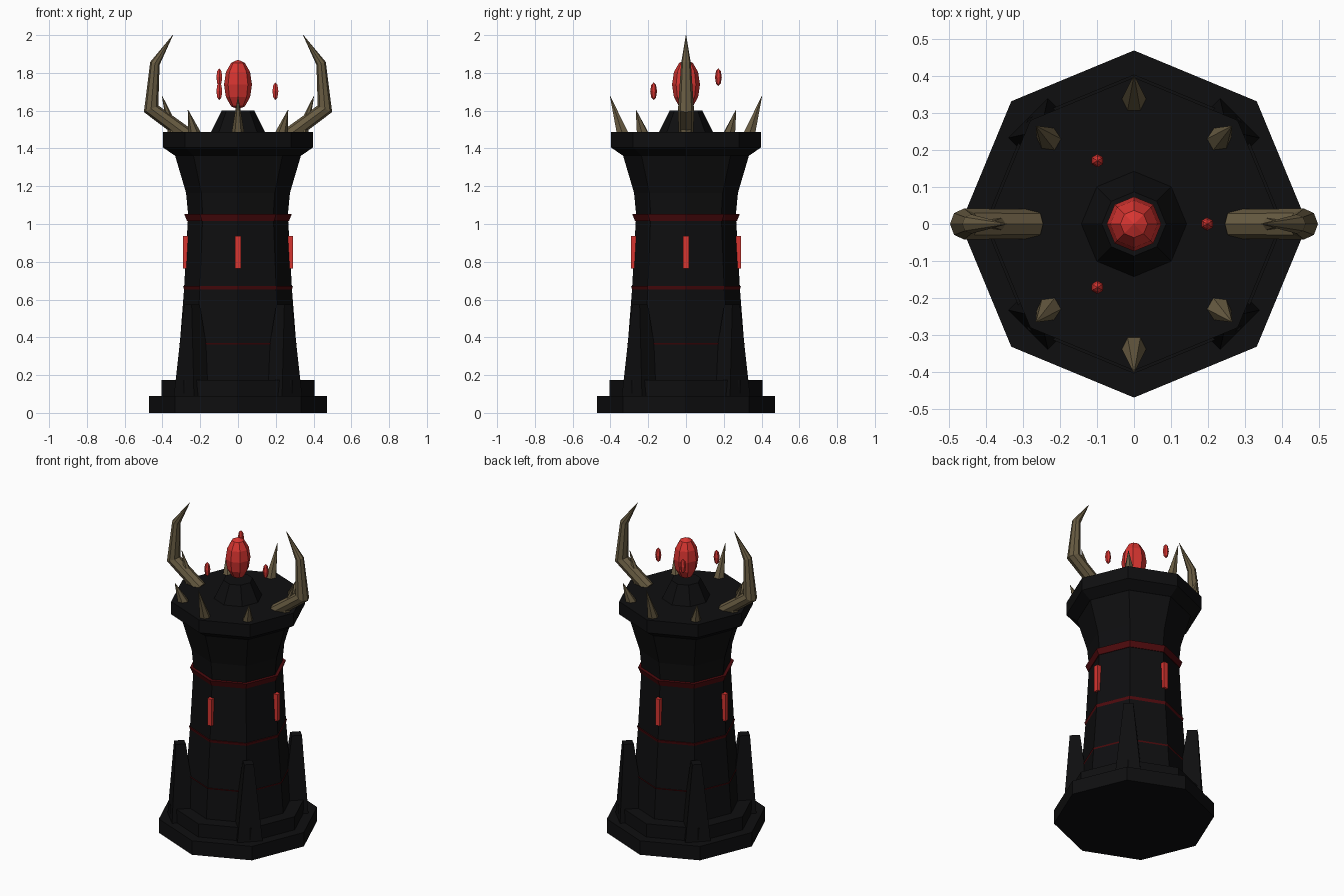
import bpy, bmesh
from math import cos, sin, pi, radians
from mathutils import Vector, Matrix

cube = bpy.data.objects.get("Cube")
if cube:
    bpy.data.objects.remove(cube, do_unlink=True)


def material(name, rgb):
    m = bpy.data.materials.new(name)
    m.use_nodes = True
    m.diffuse_color = (*rgb, 1)
    m.node_tree.nodes["Principled BSDF"].inputs["Base Color"].default_value = (*rgb, 1)
    return m


STONE = material("black stone", (0.0045, 0.0045, 0.005))
GLOW = material("glowing red", (0.68, 0.035, 0.03))
BAND = material("dark red", (0.075, 0.003, 0.004))
BONE = material("old bone", (0.14, 0.107, 0.055))


def finish(name, bm, mat):
    bmesh.ops.recalc_face_normals(bm, faces=bm.faces)
    mesh = bpy.data.meshes.new(name)
    bm.to_mesh(mesh)
    bm.free()
    mesh.materials.append(mat)
    obj = bpy.data.objects.new(name, mesh)
    bpy.context.scene.collection.objects.link(obj)
    return obj


def loft(name, mat, path, radii, sides=8):
    """Closed tube with a polygon ring at each path point."""
    bm = bmesh.new()
    pts = [Vector(p) for p in path]
    rings = []
    for i, (p, r) in enumerate(zip(pts, radii)):
        before = (p - pts[i - 1]).normalized() if i else Vector()
        after = (pts[i + 1] - p).normalized() if i + 1 < len(pts) else Vector()
        t = (before + after).normalized()
        u = Vector((0, 1, 0)).cross(t).normalized()
        v = t.cross(u)
        rings.append([bm.verts.new(p + r * (cos(a) * u + sin(a) * v))
                      for a in (2 * pi * k / sides for k in range(sides))])
    for low, high in zip(rings, rings[1:]):
        for k in range(sides):
            n = (k + 1) % sides
            bm.faces.new((low[k], low[n], high[n], high[k]))
    bm.faces.new(rings[0])
    bm.faces.new(rings[-1])
    return finish(name, bm, mat)


def tier(name, mat, profile):
    """Eight-sided upright solid from (radius, height) pairs."""
    return loft(name, mat, [(0, 0, z) for r, z in profile], [r for r, z in profile])


def block(name, mat, low, high, angle):
    """Tapered box; each end is (inner radius, outer radius, half width, height)."""
    bm = bmesh.new()
    bmesh.ops.create_cube(bm, size=2)
    turn = Matrix.Rotation(radians(angle), 3, 'Z')
    for v in bm.verts:
        inner, outer, half, z = high if v.co.z > 0 else low
        v.co = turn @ Vector((outer if v.co.x > 0 else inner, half * v.co.y, z))
    return finish(name, bm, mat)


def gem(name, centre, radius, half_height, sides, rings):
    bm = bmesh.new()
    bmesh.ops.create_uvsphere(bm, u_segments=sides, v_segments=rings, radius=1)
    bmesh.ops.scale(bm, vec=(radius, radius, half_height), verts=bm.verts)
    bmesh.ops.translate(bm, vec=centre, verts=bm.verts)
    return finish(name, bm, GLOW)


# Tower body
tier("base_step", STONE, [(0.47, 0), (0.47, 0.09)])
tier("upper_step", STONE, [(0.405, 0.09), (0.405, 0.175)])
tier("shaft", STONE, [(0.323, 0.175), (0.286, 0.65), (0.264, 1.05),
                      (0.275, 1.165), (0.334, 1.365)])
tier("crown", STONE, [(0.334, 1.362), (0.397, 1.405), (0.397, 1.487)])
tier("pedestal", STONE, [(0.146, 1.48), (0.087, 1.6)])

# Red bands
tier("upper_band", BAND, [(0.27, 1.016), (0.285, 1.053)])
tier("lower_band", BAND, [(0.28, 0.635), (0.291, 0.672)])
tier("thin_band", BAND, [(0.307, 0.36), (0.313, 0.37)])

# Buttresses on the diagonals, window slits on the axes
for i in range(4):
    block(f"buttress_{i + 1}", STONE, (0.25, 0.405, 0.075, 0.09),
          (0.315, 0.375, 0.028, 0.575), 45 + 90 * i)
    block(f"window_slit_{i + 1}", GLOW, (0.24, 0.291, 0.015, 0.765),
          (0.24, 0.291, 0.015, 0.937), 90 * i)

# Ring of bone spikes, taller on the axes
for i in range(8):
    a = i * pi / 4
    foot, tip, top = (0.335, 0.402, 1.678) if i % 2 == 0 else (0.325, 0.375, 1.605)
    loft(f"spike_{i + 1}", BONE, [(foot * cos(a), foot * sin(a), 1.475),
                                  (tip * cos(a), tip * sin(a), top)], [0.035, 0.001], 6)

# Great curved horns
for side, s in (("left", 1), ("right", -1)):
    loft(f"{side}_horn", BONE, [(0.27 * s, 0, 1.47), (0.46 * s, 0, 1.61),
                                (0.44 * s, 0, 1.85), (0.345 * s, 0, 2.0)],
         [0.04, 0.042, 0.026, 0.001], 8)

# Floating gem and its shards
gem("great_gem", (0, 0, 1.738), 0.074, 0.132, 8, 6)
for i, z in enumerate((1.703, 1.777, 1.703)):
    a = 2 * pi * i / 3
    gem(f"gem_shard_{i + 1}", (0.198 * cos(a), 0.198 * sin(a), z), 0.018, 0.047, 6, 4)
